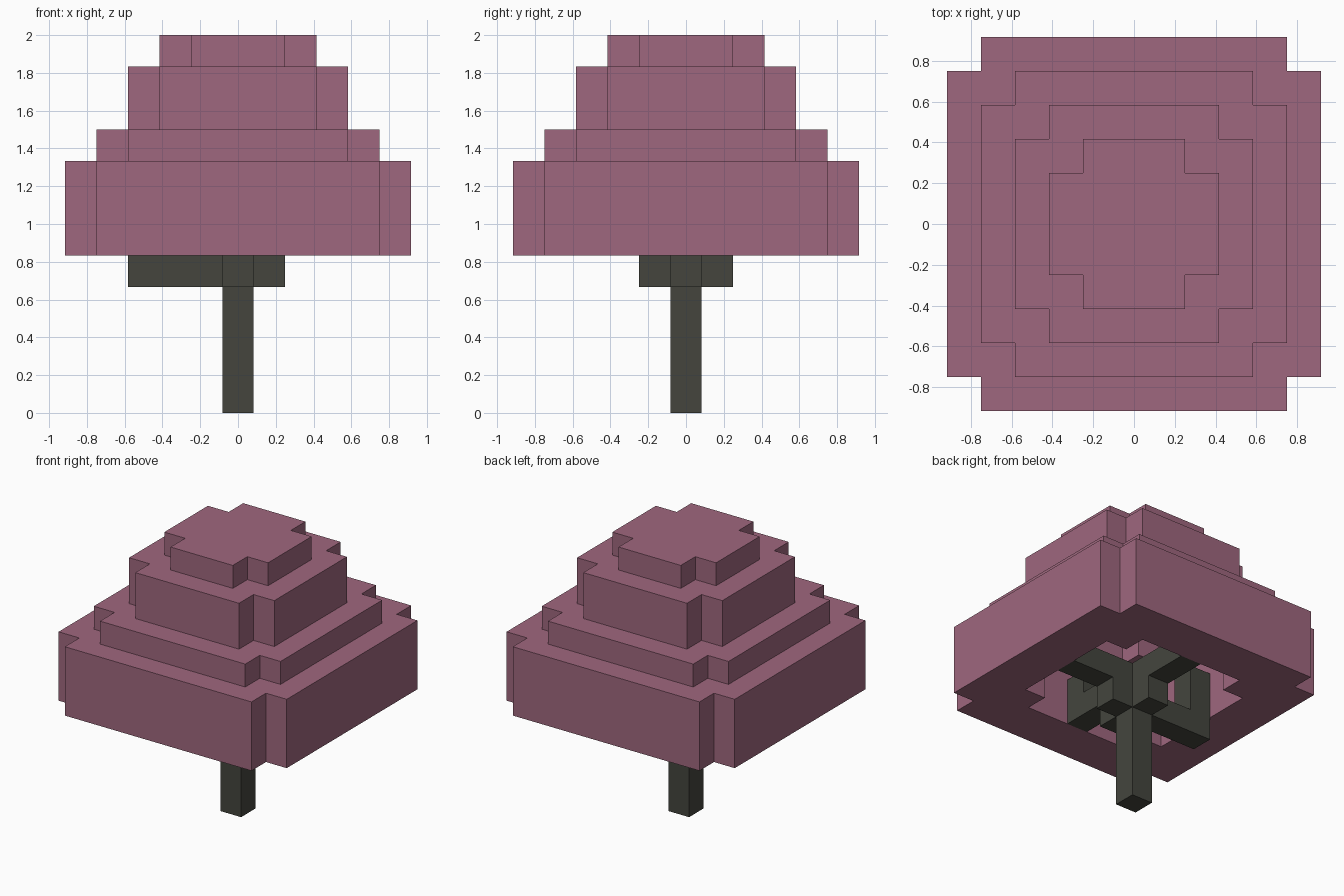
import bpy
import bmesh
import math
from mathutils import Matrix, Vector

U = 1 / 6  # edge of one block

cube = bpy.data.objects.get("Cube")
if cube:
    bpy.data.objects.remove(cube)


def material(name, color):
    mat = bpy.data.materials.new(name)
    mat.use_nodes = True
    mat.diffuse_color = (*color, 1)
    bsdf = next(n for n in mat.node_tree.nodes if n.type == "BSDF_PRINCIPLED")
    bsdf.inputs["Base Color"].default_value = (*color, 1)
    return mat


def finish(bm, name, mat):
    bmesh.ops.recalc_face_normals(bm, faces=bm.faces)
    bmesh.ops.scale(bm, vec=(U, U, U), verts=bm.verts)
    mesh = bpy.data.meshes.new(name)
    bm.to_mesh(mesh)
    bm.free()
    mesh.materials.append(mat)
    obj = bpy.data.objects.new(name, mesh)
    bpy.context.collection.objects.link(obj)
    return obj


def add_box(bm, low, high, turn=0):
    low, high = Vector(low), Vector(high)
    place = (Matrix.Rotation(turn, 4, "Z") @ Matrix.Translation((low + high) / 2)
             @ Matrix.Diagonal((*(high - low), 1)))
    bmesh.ops.create_cube(bm, size=1, matrix=place)


def notched_loop(bm, half, z):
    """Square outline with a one-block notch in each corner."""
    s = half - 1
    loop = []
    for quarter in range(4):
        rot = Matrix.Rotation(quarter * math.pi / 2, 3, "Z")
        for x, y in ((half, s), (s, s), (s, half)):
            loop.append(bm.verts.new(rot @ Vector((x, y, z))))
    return loop


wood = material("dark wood", (0.058, 0.060, 0.048))
leaf = material("dusty pink leaves", (0.347, 0.136, 0.209))

# Trunk
bm = bmesh.new()
add_box(bm, (-.5, -.5, 0), (.5, .5, 6))
finish(bm, "trunk", wood)

# Three stepped branches rising into the crown
for name, quarter in (("left", 0), ("back", 1), ("front", 3)):
    bm = bmesh.new()
    for start, end, z in ((.5, 1.5, 4), (.5, 3.5, 5), (2.5, 3.5, 6)):
        add_box(bm, (start, -.5, z), (end, .5, z + 1), quarter * math.pi / 2)
    finish(bm, name + "_branch", wood)

# Long low branch with an upright end
bm = bmesh.new()
add_box(bm, (-3.5, -.5, 4), (-.5, .5, 5))
add_box(bm, (-3.5, -.5, 5), (-2.5, .5, 7))
finish(bm, "right_branch", wood)

# Hollow tiered crown: inner wall downwards, then outer tiers upwards
tiers = ((1.5, 11), (1.5, 9), (2.5, 9), (2.5, 8), (3.5, 8), (3.5, 5),
         (5.5, 5), (5.5, 8), (4.5, 8), (4.5, 9), (3.5, 9), (3.5, 11),
         (2.5, 11), (2.5, 12))
bm = bmesh.new()
loops = [notched_loop(bm, half, z) for half, z in tiers]
for a, b in zip(loops, loops[1:]):
    for i in range(len(a)):
        j = (i + 1) % len(a)
        bm.faces.new((a[i], a[j], b[j], b[i]))
bm.faces.new(loops[0])
bm.faces.new(loops[-1])
finish(bm, "leaf_crown", leaf)
